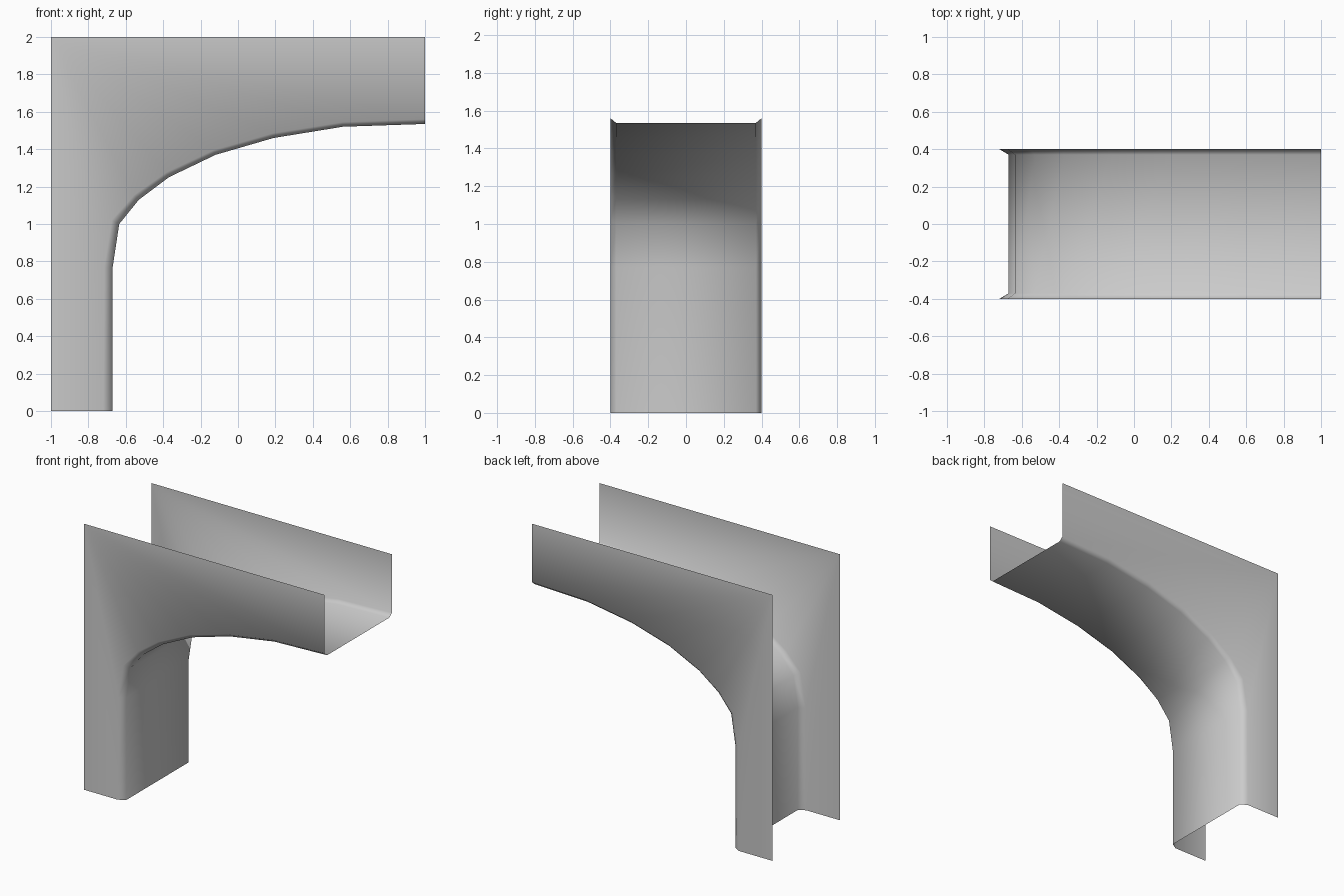
import bpy, bmesh
from mathutils import Vector

cube = bpy.data.objects.get("Cube")
if cube:
    bpy.data.objects.remove(cube, do_unlink=True)

grey = bpy.data.materials.new("light_grey")
grey.use_nodes = True
grey.diffuse_color = (0.6, 0.6, 0.6, 1)
grey.node_tree.nodes["Principled BSDF"].inputs["Base Color"].default_value = (0.6, 0.6, 0.6, 1)

HALF, INNER = 0.4, 0.37

# Arch curve: underside profile and the slightly larger edge of the side walls
soffit = [(-0.67, 0), (-0.67, 0.77), (-0.635, 1.0), (-0.53, 1.13), (-0.37, 1.25),
          (-0.12, 1.37), (0.19, 1.46), (0.56, 1.52), (1, 1.535)]
wall_edge = [(-0.72, 0), (-0.715, 0.77), (-0.675, 1.02), (-0.555, 1.155), (-0.385, 1.275),
             (-0.13, 1.395), (0.185, 1.485), (0.56, 1.545), (1, 1.56)]

bm = bmesh.new()

# Curved underside with a chamfer along both walls
rings = []
for (sx, sz), (wx, wz) in zip(soffit, wall_edge):
    rings.append([bm.verts.new(p) for p in (
        (wx, -HALF, wz), (sx, -INNER, sz), (sx, INNER, sz), (wx, HALF, wz))])
for a, b in zip(rings, rings[1:]):
    for k in range(3):
        bm.faces.new((a[k], a[k + 1], b[k + 1], b[k]))

# Front and back walls, fanned from the outer top corner
for column, y in ((0, -HALF), (3, HALF)):
    corner, foot, tip = [bm.verts.new((x, y, z)) for x, z in ((-1, 2), (-1, 0), (1, 2))]
    edge = [foot] + [r[column] for r in rings] + [tip]
    for a, b in zip(edge, edge[1:]):
        bm.faces.new((corner, a, b) if y < 0 else (corner, b, a))

# Underside faces look into the opening, walls look outward
for f in bm.faces:
    f.normal_update()
    out = Vector((0.3, 0, -0.3))
    c = f.calc_center_median()
    out.y = 100 * c.y if abs(c.y) > HALF - 0.001 else 0
    if f.normal.dot(out) < 0:
        f.normal_flip()
    f.smooth = True

mesh = bpy.data.meshes.new("half_arch")
bm.to_mesh(mesh)
bm.free()
mesh.materials.append(grey)
arch = bpy.data.objects.new("half_arch", mesh)
bpy.context.collection.objects.link(arch)
